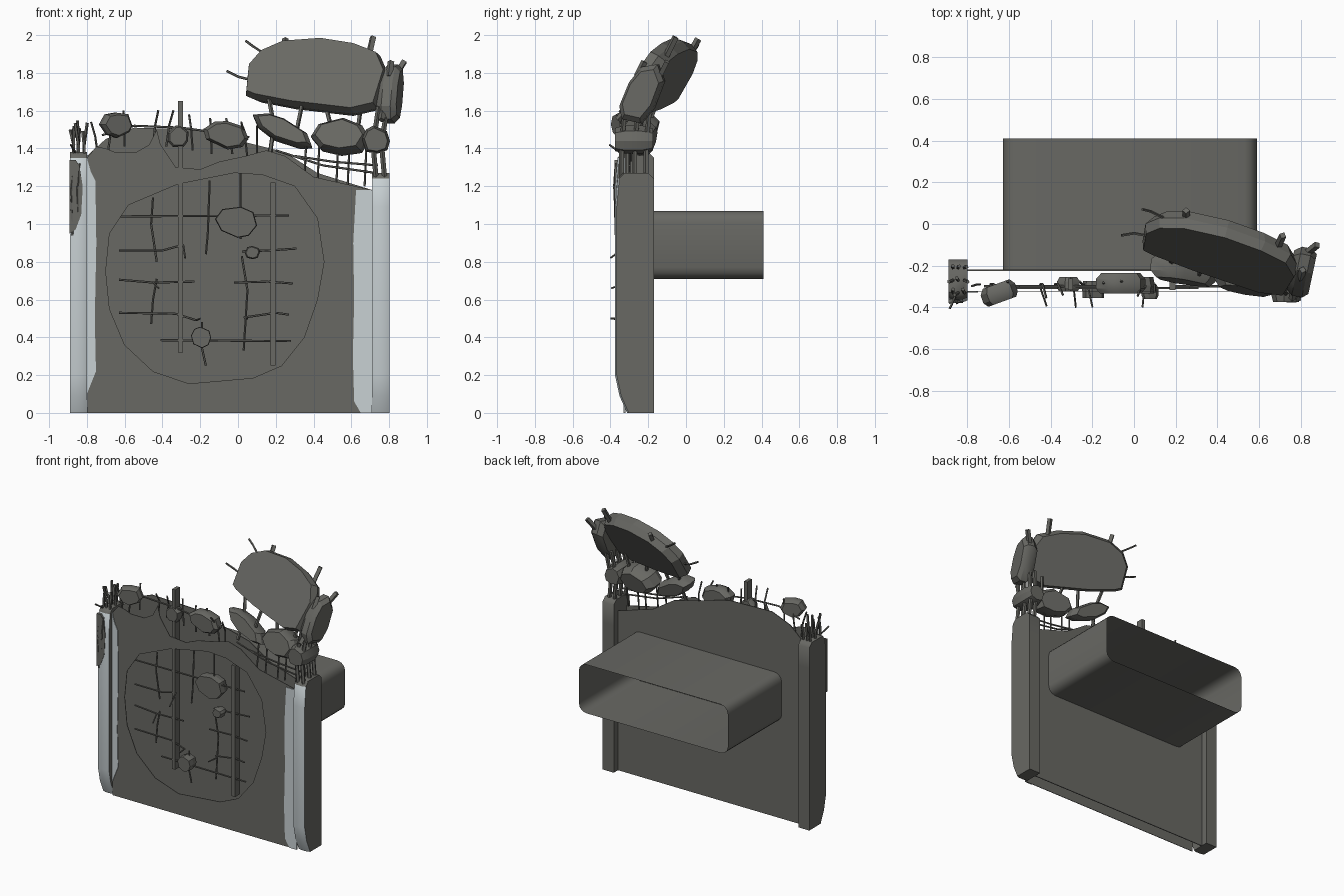
import bpy, bmesh, math, random
from mathutils import Vector, Euler

if "Cube" in bpy.data.objects:
    bpy.data.objects.remove(bpy.data.objects["Cube"])
random.seed(4)


def material(name, rgb):
    m = bpy.data.materials.new(name)
    m.diffuse_color = (*rgb, 1)
    m.use_nodes = True
    m.node_tree.nodes["Principled BSDF"].inputs["Base Color"].default_value = m.diffuse_color
    return m


CONCRETE = material("concrete grey", (0.138, 0.138, 0.125))
STEEL = material("rebar grey", (0.125, 0.125, 0.113))
LIGHT = material("pale paint", (0.58, 0.635, 0.655))


def finish(name, bm, *mats, smooth=None):
    bmesh.ops.recalc_face_normals(bm, faces=bm.faces)
    me = bpy.data.meshes.new(name)
    bm.to_mesh(me)
    bm.free()
    ob = bpy.data.objects.new(name, me)
    bpy.context.collection.objects.link(ob)
    for m in mats:
        me.materials.append(m)
    if smooth:
        bpy.context.view_layer.objects.active = ob
        ob.select_set(True)
        bpy.ops.object.shade_smooth_by_angle(angle=math.radians(smooth))
        ob.select_set(False)
    return ob


def loft(bm, rings, cap=True):
    loops = [[bm.verts.new(p) for p in r] for r in rings]
    n = len(loops[0])
    for a, b in zip(loops, loops[1:]):
        for i in range(n):
            j = (i + 1) % n
            bm.faces.new((a[i], a[j], b[j], b[i]))
    if cap:
        bm.faces.new(loops[0])
        bm.faces.new(loops[-1])


def slab(name, outline, y0, y1, mat, hole=None):
    """Front-view outline (x, z), optionally with a hole, extruded in y."""
    bm = bmesh.new()
    for pts in [outline] + ([hole] if hole else []):
        vs = [bm.verts.new((x, y0, z)) for x, z in pts]
        for i, v in enumerate(vs):
            bm.edges.new((v, vs[(i + 1) % len(vs)]))
    bmesh.ops.triangle_fill(bm, edges=bm.edges[:], use_beauty=True)
    ext = bmesh.ops.extrude_face_region(bm, geom=bm.faces[:], use_keep_orig=True)
    for v in ext["geom"]:
        if isinstance(v, bmesh.types.BMVert):
            v.co.y = y1
    return finish(name, bm, mat)


ROUND = ((-1, .82), (-.5, 1), (.4, 1), (1, .78))
FLAT = ((-1, .96), (0, 1), (1, .92))


def chunk(name, loc, size, rot=(0, 0, 0), outline=None, n=8, profile=ROUND):
    """Flattened stone: outline in local x/z, thickness along local y."""
    w, t, h = size
    if not outline:
        outline = []
        for i in range(n):
            a = 2 * math.pi * (i + random.uniform(-.2, .2)) / n
            outline.append((math.cos(a) * random.uniform(.92, 1.08),
                            math.sin(a) * random.uniform(.92, 1.08)))
    e = Euler([math.radians(r) for r in rot])
    bm = bmesh.new()
    rings = []
    for y, s in profile:
        ring = []
        for u, v in outline:
            p = Vector((u * w * s, y * t, v * h * s))
            p.rotate(e)
            ring.append(p + Vector(loc))
        rings.append(ring)
    loft(bm, rings)
    finish(name, bm, CONCRETE, smooth=30 if profile is ROUND else None)


def rods(name, paths, r=.006, mat=STEEL, sides=5):
    bm = bmesh.new()
    for path in paths:
        pts = [Vector(p) for p in path]
        for a, b in zip(pts, pts[1:]):
            q = (b - a).to_track_quat('Z', 'Y')
            loft(bm, [[c + q @ Vector((r * math.cos(2 * math.pi * i / sides),
                                       r * math.sin(2 * math.pi * i / sides), 0))
                       for i in range(sides)] for c in (a, b)])
    finish(name, bm, mat)


# Wall: thin back skin, and thin front skin with broken top edge and crater hole
slab("wall_back", [(-.8, 0), (.71, 0), (.71, 1.18), (.42, 1.27), (.25, 1.38), (.05, 1.43),
                   (-.2, 1.5), (-.55, 1.51), (-.7, 1.45), (-.8, 1.36)], -.225, -.219, CONCRETE)
crater = [(-.02, 1.27), (.13, 1.26), (.3, 1.2), (.42, 1.03), (.455, .8), (.42, .6), (.35, .4),
          (.23, .25), (.08, .185), (-.26, .155), (-.45, .22), (-.6, .36), (-.68, .55),
          (-.7, .75), (-.68, .95), (-.58, 1.1), (-.32, 1.21)]
slab("wall_front", [(-.8, 0), (.71, 0), (.71, 1.18), (.4, 1.25), (.25, 1.36), (.15, 1.39),
                    (.04, 1.36), (-.1, 1.33), (-.2, 1.29), (-.33, 1.3), (-.41, 1.42),
                    (-.43, 1.5), (-.47, 1.42), (-.54, 1.38), (-.65, 1.38), (-.7, 1.4),
                    (-.75, 1.41), (-.8, 1.35)], -.325, -.321, CONCRETE, crater)

# Pale painted strips beside the posts
slab("paint_strip_right", [(.71, 0), (.71, 1.18), (.625, 1.18), (.61, .9), (.615, .6),
                           (.608, .3), (.615, .06), (.65, 0)], -.33, -.323, LIGHT)
slab("paint_strip_left", [(-.8, .1), (-.8, 1.35), (-.78, 1.28), (-.755, 1.23), (-.75, .9),
                          (-.758, .5), (-.752, .22), (-.78, .15)], -.33, -.323, LIGHT)


# Edge posts with pale, slightly rounded front faces
def post(name, x0, x1, top):
    bm = bmesh.new()
    rings = []
    for z, yf, yb in ((0, -.312, -.17), (.09, -.352, -.17), (.2, -.376, -.17),
                      (top - .15, -.376, -.17), (top, -.362, -.17), (top + .03, -.335, -.2)):
        rings.append([(x0, yb, z), (x0, yf + .009, z), (x0 + .022, yf, z),
                      (x1 - .022, yf, z), (x1, yf + .009, z), (x1, yb, z)])
    loft(bm, rings)
    bmesh.ops.recalc_face_normals(bm, faces=bm.faces)
    for f in bm.faces:
        f.material_index = int(f.normal.y < -.5 and f.calc_center_median().z < top)
    finish(name, bm, CONCRETE, LIGHT, smooth=50)


post("left_post", -.89, -.8, 1.35)
post("right_post", .71, .803, 1.24)
slab("left_post_damage", [(-.892, .95), (-.86, .97), (-.83, 1.05), (-.822, 1.2), (-.84, 1.31),
                          (-.86, 1.34), (-.892, 1.34)], -.379, -.36, CONCRETE)

# Open duct behind the wall, rounded rectangular section
bm = bmesh.new()
section = []
for cx, cz, a0 in ((.53, 1.01, 0), (-.57, 1.01, 90), (-.57, .77, 180), (.53, .77, 270)):
    for k in range(4):
        a = math.radians(a0 + 30 * k)
        section.append((cx + .06 * math.cos(a), cz + .06 * math.sin(a)))
loft(bm, [[(x, y, z) for x, z in section] for y in (-.222, .41)], cap=False)
finish("open_duct", bm, CONCRETE, smooth=40)

# Large tilted slab and rubble along the top
chunk("large_fragment", (.42, -.125, 1.775), (.385, .052, .222), (-30, 0, -15),
      [(-.98, -.5), (-1, .25), (-.85, .65), (-.55, .92), (0, 1), (.5, .85), (.85, .6),
       (1, .1), (.92, -.85), (.6, -1), (-.3, -.8), (-.85, -.6)], profile=FLAT)
chunk("side_fragment", (.805, -.225, 1.69), (.115, .055, .165), (0, 8, 78),
      [(-1, -.5), (-.7, .3), (-.2, .85), (.5, 1), (.9, .5), (.6, -.4), (.1, -.95), (-.8, -.9)])
chunk("rubble_post", (.73, -.275, 1.445), (.08, .1, .075))
chunk("rubble_right", (.55, -.25, 1.455), (.16, .075, .095), (-15, 4, -10))
chunk("rubble_middle", (.24, -.22, 1.49), (.175, .06, .06), (-15, 26, -10))
chunk("rubble_a", (-.645, -.33, 1.525), (.085, .045, .07), (0, 0, 20))
chunk("rubble_b", (-.315, -.29, 1.465), (.06, .035, .062), (0, 20, 0))
chunk("rubble_c", (-.06, -.285, 1.475), (.12, .05, .075), (0, 10, 0))

# Rubble caught in the crater
chunk("crater_rubble_a", (-.005, -.295, 1.01), (.115, .04, .08), (0, 10, 0), profile=FLAT)
chunk("crater_rubble_b", (.075, -.325, .85), (.042, .035, .036))
chunk("crater_rubble_c", (-.195, -.315, .4), (.052, .04, .06), profile=FLAT)

# Deep flat bars spanning the wall cavity
for name, x, z0, z1, w in (("flat_bar_long", -.305, .32, 1.65, .013),
                           ("flat_bar_short", .185, .25, 1.22, .014)):
    bm = bmesh.new()
    loft(bm, [[(x - w, -.318, z), (x + w, -.318, z), (x + w, -.262, z), (x - w, -.262, z)]
              for z in (z0, z1)])
    finish(name, bm, CONCRETE)

# Reinforcing grid in the crater, given as (x, z) paths
Y = -.308
rows = [[(-.68, 1.04), (.27, 1.045)], [(-.63, .86), (-.4, .86), (-.29, .89)],
        [(.02, .855), (.16, .86), (.31, .87)], [(-.63, .705), (-.45, .69), (-.23, .695)],
        [(-.02, .69), (.16, .695), (.29, .685)], [(-.63, .53), (-.33, .525), (-.22, .49)],
        [(.03, .505), (.2, .53), (.27, .52)], [(-.41, .385), (.28, .38)]]
cols = [[(-.45, 1.14), (-.46, 1), (-.43, .8)], [(-.43, .71), (-.45, .6), (-.46, .47)],
        [(-.15, 1.23), (-.16, .95), (-.17, .84)], [(.015, 1.27), (.015, .92)],
        [(.02, .83), (.05, .65), (.03, .33)], [(-.19, .48), (-.19, .34), (-.17, .25)]]
rods("grid_rows", [[(x, Y, z) for x, z in p] for p in rows])
rods("grid_columns", [[(x, Y + .008, z) for x, z in p] for p in cols])
rods("grid_bent_ends", [[(-.29, Y, .89), (-.28, -.4, .82)], [(-.22, Y, .49), (-.2, -.4, .5)],
                        [(.05, Y, .5), (.04, -.4, .5)], [(-.45, Y, .69), (-.42, -.395, .66)]],
     .005)

# Thin rods sticking up along the broken edge
sprigs = []
for x, z in ((-.74, 1.4), (-.69, 1.42), (-.6, 1.46), (-.45, 1.46), (-.38, 1.46), (-.24, 1.44),
             (-.14, 1.42), (-.03, 1.42), (.05, 1.4), (.1, 1.38)):
    lean = random.uniform(-.05, .05)
    sprigs.append([(x, -.29, z - .05), (x + lean * .4, -.29, z + .06),
                   (x + lean, -.3 + random.uniform(-.06, .04), z + .14)])
rods("edge_sprigs", sprigs)
rods("edge_ties", [[(-.72, -.3, 1.47), (-.55, -.3, 1.52), (-.3, -.3, 1.51), (.06, -.3, 1.46)],
                   [(.2, -.3, 1.39), (.45, -.3, 1.31), (.73, -.3, 1.27)],
                   [(.3, -.3, 1.36), (.5, -.3, 1.33), (.74, -.3, 1.31)]])
rods("lower_ties", [[(x, -.28, 1.2), (x + .01, -.27, 1.42)] for x in
                    (.35, .42, .52, .58, .67)])

# Thicker rods that carry the fragments
rods("fragment_supports", [[(.17, -.25, 1.38), (.19, -.2, 1.52), (.16, -.14, 1.68)],
                           [(.3, -.26, 1.45), (.34, -.2, 1.64)],
                           [(.5, -.25, 1.48), (.46, -.2, 1.64)],
                           [(.63, -.25, 1.48), (.65, -.22, 1.62)]], .012)
rods("post_rods_right", [[(x, y, 1.2), (x - .02, y, 1.42), (x + .01, y + .02, 1.62)]
                         for x in (.735, .78) for y in (-.34, -.27, -.21)], .014)
rods("post_rods_left", [[(x, y, 1.33), (x, y, 1.42), (x + random.uniform(-.02, .02),
                        y + random.uniform(-.02, .02), random.uniform(1.44, 1.55))]
                        for x in (-.87, -.845, -.815) for y in (-.33, -.27, -.21)], .009)
rods("damage_rods", [[(-.875, -.372, .94), (-.885, -.378, 1.15), (-.87, -.37, 1.33)],
                     [(-.845, -.372, 1.02), (-.85, -.38, 1.2), (-.84, -.372, 1.32)],
                     [(-.86, -.35, 1.38), (-.885, -.405, 1.42)]], .006)

# Stubs projecting from the fragments
rods("fragment_thin_rods", [[(-.06, -.055, 1.81), (.0, -.045, 1.78), (.08, -.06, 1.76)],
                            [(.04, .07, 1.97), (.08, .06, 1.94), (.14, .03, 1.9)]], .007)
rods("fragment_stubs", [[(.69, -.11, 1.88), (.715, -.055, 1.99)],
                        [(.25, .02, 1.9), (.25, .065, 1.98)],
                        [(.83, -.14, 1.78), (.88, -.1, 1.86)],
                        [(.8, -.26, 1.78), (.81, -.22, 1.86)],
                        [(.77, -.3, 1.62), (.76, -.36, 1.55)]], .018, CONCRETE, 4)
